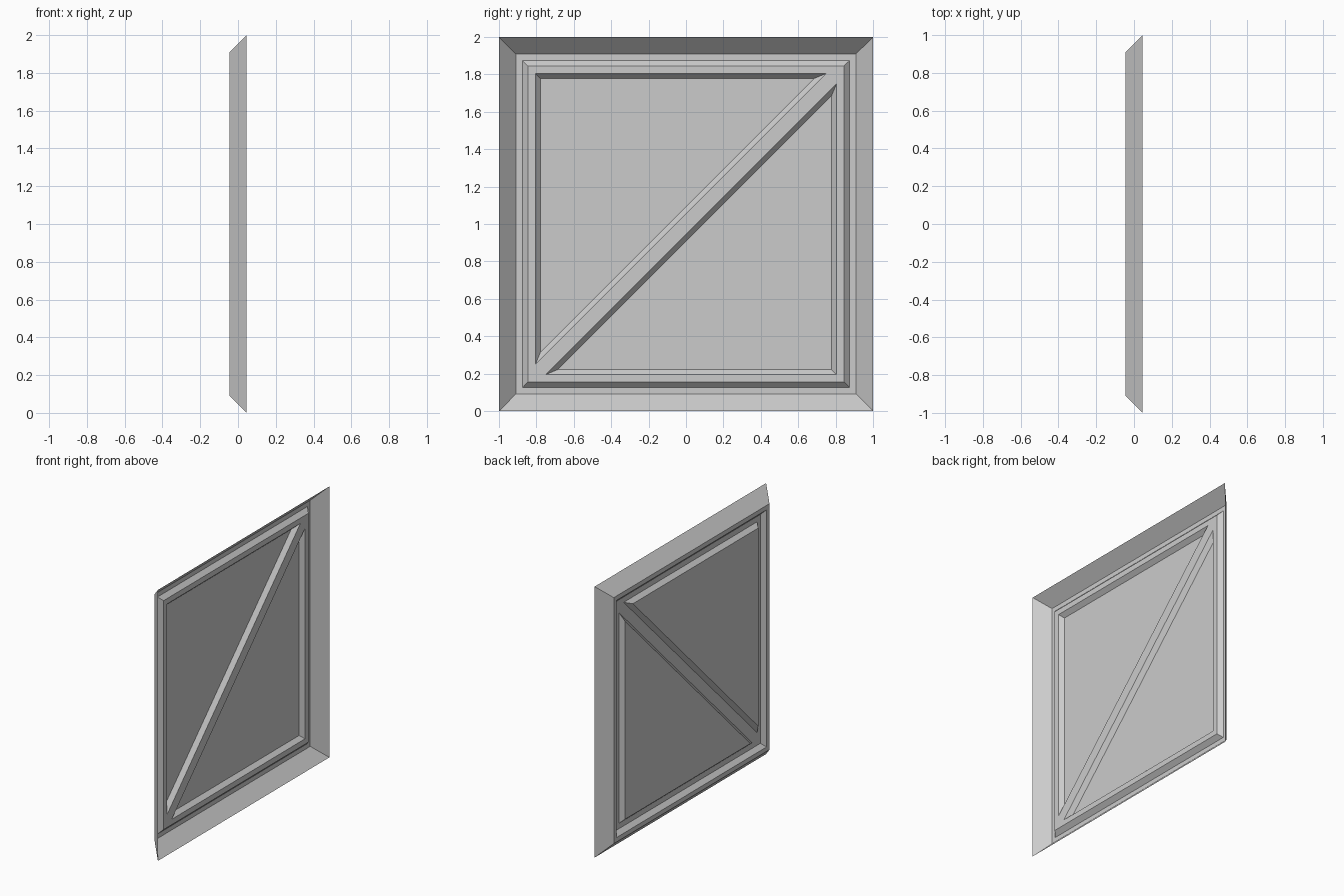
import bpy, bmesh

if "Cube" in bpy.data.objects:
    bpy.data.objects.remove(bpy.data.objects["Cube"])

BACK, STEP = -0.046, -0.016      # outermost skin level and recessed level
bm = bmesh.new()


def face(points):
    """Add a face from (x, y, z) points, z measured from the panel centre."""
    bm.faces.new([bm.verts.new((x, y, z + 1)) for x, y, z in points])


def loft(a, xa, b, xb):
    """Join two matching outlines lying at depths xa and xb."""
    n = len(a)
    for i in range(n):
        j = (i + 1) % n
        face([(xa, *a[i]), (xa, *a[j]), (xb, *b[j]), (xb, *b[i])])


def square(h):
    return [(-h, -h), (h, -h), (h, h), (-h, h)]


def triangle(h, c):
    """Right triangle in the upper left; c is its gap from the diagonal."""
    return [(-h, h), (-h, -h + c), (h - c, h)]


# Flared rim, flat border and square step
profile = [(1.0, 0.046), (0.908, BACK), (0.875, BACK), (0.845, STEP)]
for (h0, x0), (h1, x1) in zip(profile, profile[1:]):
    loft(square(h0), x0, square(h1), x1)

# Recessed frame and the two raised triangular panels (half-turn symmetry)
H, R, C = 0.845, 0.805, 0.055
for s in (1, -1):
    def turn(pts):
        return [(s * y, s * z) for y, z in pts]

    def flat(pts, x):
        face([(x, y, z) for y, z in turn(pts)])

    flat([(-H, H), (H, H), (R, R), (R - C, R), (-R, R)], STEP)
    flat([(-H, H), (-R, R), (-R, -R + C), (-R, -R), (-H, -H)], STEP)
    outer, inner = triangle(R, C), triangle(0.778, 0.093)
    loft(turn(outer), STEP, turn(inner), BACK)
    flat(inner, BACK)

# Diagonal brace
face([(STEP, y, z) for y, z in [(-R, -R), (-R + C, -R), (R, R - C),
                                (R, R), (R - C, R), (-R, -R + C)]])

bmesh.ops.remove_doubles(bm, verts=bm.verts, dist=1e-4)
bmesh.ops.recalc_face_normals(bm, faces=bm.faces)
if sum(f.normal.x * f.calc_area() for f in bm.faces) > 0:
    bmesh.ops.reverse_faces(bm, faces=bm.faces)

mesh = bpy.data.meshes.new("wall_panel")
bm.to_mesh(mesh)
bm.free()
bpy.context.collection.objects.link(bpy.data.objects.new("wall_panel", mesh))
